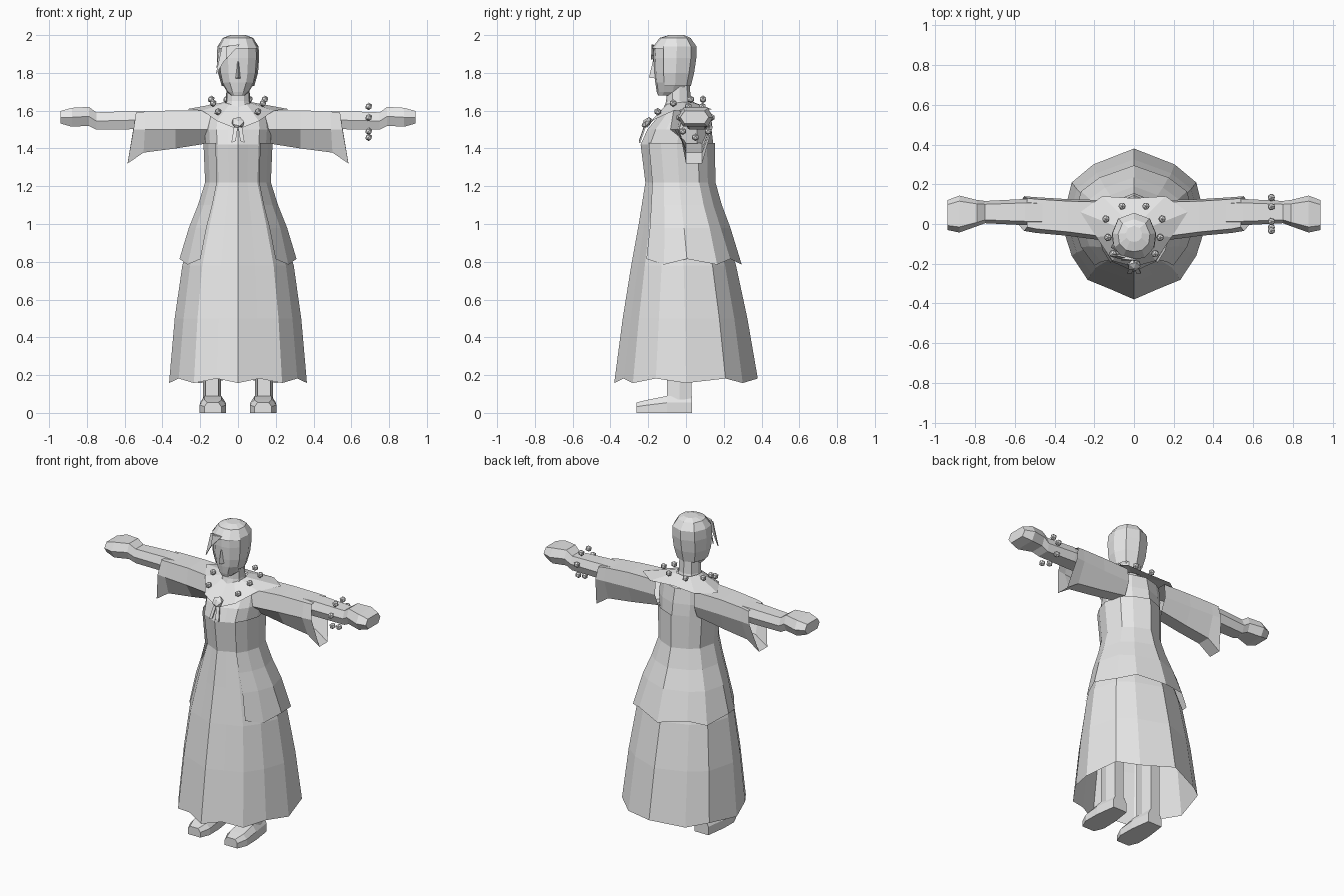
import bpy, bmesh, math
from mathutils import Vector

if "Cube" in bpy.data.objects:
    bpy.data.objects.remove(bpy.data.objects["Cube"])

grey = bpy.data.materials.new("plain_grey")
grey.diffuse_color = (0.8, 0.8, 0.8, 1)
grey.use_nodes = True
grey.node_tree.nodes["Principled BSDF"].inputs["Base Color"].default_value = grey.diffuse_color


def finish(name, bm):
    bmesh.ops.recalc_face_normals(bm, faces=bm.faces)
    me = bpy.data.meshes.new(name)
    bm.to_mesh(me)
    bm.free()
    me.materials.append(grey)
    ob = bpy.data.objects.new(name, me)
    bpy.context.collection.objects.link(ob)
    return ob


def loft(name, rings, closed=True, cap_start=False, cap_end=False):
    bm = bmesh.new()
    vs = [[bm.verts.new(p) for p in r] for r in rings]
    n = len(vs[0])
    for a, b in zip(vs, vs[1:]):
        for i in range(n if closed else n - 1):
            j = (i + 1) % n
            bm.faces.new((a[i], a[j], b[j], b[i]))
    if cap_start:
        bm.faces.new(vs[0])
    if cap_end:
        bm.faces.new(vs[-1])
    return finish(name, bm)


def full(half):
    """Complete a half outline that runs front to back on x >= 0."""
    return half + [(-x, *r) for x, *r in half[-2:0:-1]]


def ring(outline, z, rx, yf, yb, ripple=0):
    cy, ry = (yf + yb) / 2, (yb - yf) / 2
    return [(x * rx, cy + y * ry, z + ripple * (-1) ** i) for i, (x, y) in enumerate(outline)]


def plate(name, pts, thick=0.008):
    bm = bmesh.new()
    f = bm.faces.new([bm.verts.new(p) for p in pts])
    ext = bmesh.ops.extrude_face_region(bm, geom=[f])
    moved = [v for v in ext["geom"] if isinstance(v, bmesh.types.BMVert)]
    bmesh.ops.translate(bm, verts=moved, vec=(0, thick, 0))
    return finish(name, bm)


def bead(name, pos, r=0.02, scale=(1, 1, 1), tilt=0):
    bm = bmesh.new()
    bmesh.ops.create_icosphere(bm, subdivisions=1, radius=r)
    ob = finish(name, bm)
    ob.location, ob.scale, ob.rotation_euler.x = pos, scale, tilt


# Long skirt, open underneath, with a pointed front and back
robe = full([(0, -1), (.31, -.87), (.64, -.74), (.86, -.42), (1, 0), (.86, .55), (.56, .79), (0, 1)])
loft("skirt", [ring(robe, .17, .365, -.38, .38, -.012), ring(robe, .5, .335, -.335, .325),
               ring(robe, .78, .295, -.29, .265), ring(robe, 1.0, .232, -.25, .19),
               ring(robe, 1.22, .16, -.215, .14)])

# Torso
loft("torso", [ring(robe, 1.22, .16, -.215, .14), ring(robe, 1.42, .172, -.24, .145),
               ring(robe, 1.5, .178, -.205, .135), ring(robe, 1.59, .165, -.13, .115),
               ring(robe, 1.62, .09, -.105, .07)], cap_end=True)

# Open-fronted coat, leaving out the front middle of the outline
open_robe = robe[2:-1]
coat_rings = [(.8, .31, -.285, .295, .015), (.98, .26, -.255, .235, 0), (1.1, .212, -.24, .19, 0),
              (1.22, .174, -.228, .156, 0), (1.43, .183, -.25, .153, 0)]
loft("coat", [ring(open_robe, *r) for r in coat_rings], closed=False)

# Collar spreading over the shoulders
inner = [(0, -.115, 1.62), (.045, -.1, 1.635), (.065, -.06, 1.64), (.07, -.02, 1.645), (.05, .03, 1.645), (0, .04, 1.645)]
outer = [(0, -.215, 1.5), (.11, -.185, 1.545), (.19, -.065, 1.6), (.27, .06, 1.608), (.16, .14, 1.605), (0, .13, 1.61)]
loft("collar", [full(outer), full(inner)])

# Neck, head and hair shell
skull = full([(0, -1), (.5, -.9), (.92, -.5), (1, .1), (.72, .75), (0, 1)])
loft("neck", [ring(skull, 1.58, .08, -.13, .05), ring(skull, 1.65, .064, -.105, .025),
              ring(skull, 1.75, .06, -.1, .02)])
loft("head", [ring(skull, *r) for r in [
    (1.68, .035, -.148, -.06), (1.7, .058, -.155, .0), (1.75, .088, -.163, .022), (1.8, .1, -.168, .036),
    (1.88, .106, -.172, .048), (1.94, .104, -.17, .05), (1.98, .078, -.135, .02), (1.995, .04, -.09, -.01)]],
    cap_start=True, cap_end=True)
back = skull[2:-1]
loft("hair_back", [ring(back, *r) for r in [
    (1.73, .086, -.16, .026), (1.8, .106, -.173, .043), (1.88, .112, -.178, .055),
    (1.94, .109, -.176, .056), (1.985, .08, -.14, .024), (2.0, .04, -.09, -.01)]], closed=False)
loft("hair_top", [ring(skull, 1.93, .109, -.18, .056), ring(skull, 1.985, .08, -.14, .024),
                  ring(skull, 2.0, .04, -.09, -.01)], cap_end=True)
plate("fringe_long", [(0, -.182, 1.95), (-.085, -.16, 1.94), (-.118, -.165, 1.79), (-.075, -.175, 1.86)])
plate("fringe_short", [(.01, -.182, 1.95), (-.06, -.178, 1.94), (-.065, -.185, 1.87)])
plate("fringe_side", [(-.07, -.15, 1.93), (-.1, -.1, 1.93), (-.115, -.12, 1.82)])

# Nose
loft("nose", [[(-.016, -.155, 1.77), (0, -.196, 1.775), (.016, -.155, 1.77)],
              [(-.006, -.165, 1.86), (0, -.176, 1.86), (.006, -.165, 1.86)]], cap_start=True, cap_end=True)

# Arms, sleeves, legs and shoes on both sides
hexa = [(-.7, 1), (.7, 1), (1, 0), (.7, -1), (-.7, -1), (-1, 0)]
arm = [(.4, .055, .065, 1.55, .045), (.55, .06, .066, 1.55, .048), (.75, .06, .056, 1.545, .046),
       (.79, .055, .066, 1.57, .05), (.88, .05, .093, 1.565, .05), (.94, .045, .075, 1.565, .033)]
sleeve = [(.14, 0, 1.6, 1.43, -.085, .12), (.33, 0, 1.602, 1.4, -.06, .125),
          (.49, .01, 1.595, 1.378, -.045, .135), (.54, .045, 1.59, 1.32, -.035, .14)]
for s, side in ((1, "left"), (-1, "right")):
    loft("arm_" + side, [[(s * x, yc + a * ry, zc + b * rz) for a, b in hexa]
                         for x, yc, ry, zc, rz in arm], cap_start=True, cap_end=True)
    loft("sleeve_" + side, [[(s * x, yf + .02, zt), (s * x, yb - .01, zt), (s * (x + k * .3), yb, 1.51),
                             (s * (x + k), .085, zb), (s * (x + k), .0, zb), (s * (x + k * .3), yf, 1.5)]
                            for x, k, zt, zb, yf, yb in sleeve])
    loft("leg_" + side, [[(s * (.138 + a * .048), -.035 + b * .065, z) for a, b in hexa]
                         for z in (.07, .6)], cap_end=True)
    # Shoe: sections from heel to toe
    loft("shoe_" + side, [[(s * (.133 - w), y, 0), (s * (.133 - w), y, h * .6), (s * (.133 - w * .65), y, h),
                           (s * (.133 + w * .65), y, h), (s * (.133 + w), y, h * .6), (s * (.133 + w), y, 0)]
                          for y, w, h in [(.032, .05, .09), (-.1, .068, .09), (-.2, .07, .07), (-.262, .045, .055)]],
         cap_start=True, cap_end=True)
    # Necklace beads and brooch tassels
    for i, (x, y, z) in enumerate([(.06, .09, 1.66), (.142, .025, 1.66), (.132, -.068, 1.64), (.106, -.15, 1.595)]):
        bead(f"necklace_bead_{side}_{i}", (s * x, y, z))
    plate("tassel_" + side, [(0, -.222, 1.52), (s * .022, -.222, 1.51), (s * .035, -.25, 1.43), (s * .012, -.25, 1.44)])

# Brooch
bead("brooch", (0, -.208, 1.537), .037, (1, 1, .55), math.radians(50))

# Bracelet of seven loose beads round one wrist
for i in range(7):
    t = 2 * math.pi * (i + .5) / 7
    bead(f"bracelet_bead_{i}", (.692, .05 + .086 * math.sin(t), 1.545 + .086 * math.cos(t)))
